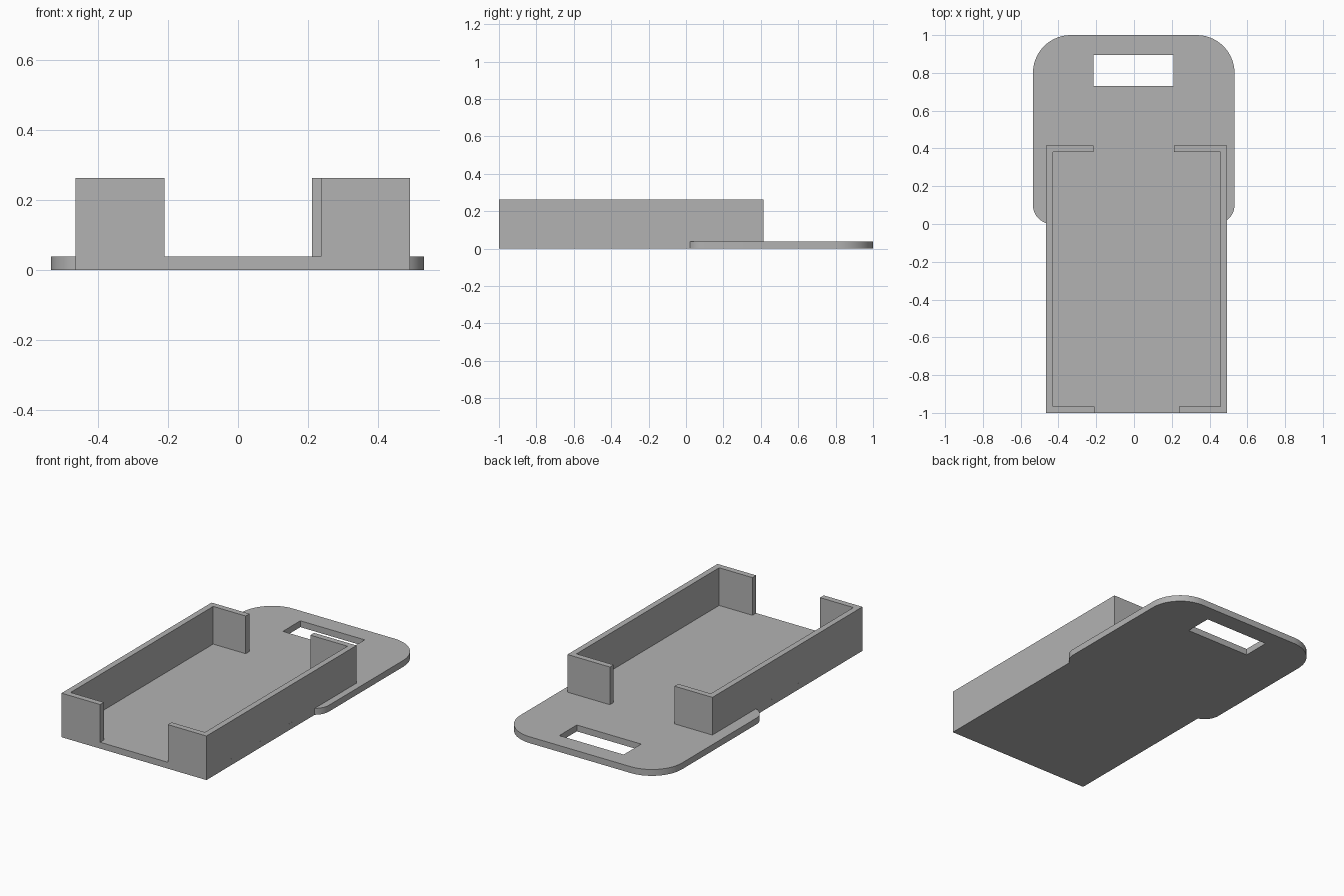
import bpy, bmesh
from math import cos, sin, radians

if "Cube" in bpy.data.objects:
    bpy.data.objects.remove(bpy.data.objects["Cube"], do_unlink=True)

GREY = (0.45, 0.45, 0.45, 1)
grey = bpy.data.materials.new("plain grey")
grey.use_nodes = True
grey.diffuse_color = GREY
grey.node_tree.nodes["Principled BSDF"].inputs["Base Color"].default_value = GREY

# Shared dimensions
LEFT, RIGHT, FRONT, BACK = -0.465, 0.492, -1.0, 0.415
FLOOR, TOP, WALL = 0.038, 0.263, 0.035


def arc(cx, cy, r, start, end, steps=14):
    angles = [radians(start + (end - start) * i / steps) for i in range(steps + 1)]
    return [(cx + r * cos(a), cy + r * sin(a)) for a in angles]


def rectangle(x0, x1, y0, y1):
    return [(x0, y0), (x1, y0), (x1, y1), (x0, y1)]


def extruded(name, loops, z0, z1):
    """Fill an outline (with optional hole loops) and extrude it upward."""
    bm = bmesh.new()
    edges = []
    for loop in loops:
        verts = [bm.verts.new((x, y, z0)) for x, y in loop]
        edges += [bm.edges.new((v, verts[(i + 1) % len(verts)]))
                  for i, v in enumerate(verts)]
    bmesh.ops.triangle_fill(bm, use_beauty=True, use_dissolve=False, edges=edges)
    result = bmesh.ops.extrude_face_region(bm, geom=bm.faces[:], use_keep_orig=True)
    raised = [g for g in result["geom"] if isinstance(g, bmesh.types.BMVert)]
    bmesh.ops.translate(bm, verts=raised, vec=(0, 0, z1 - z0))
    bmesh.ops.recalc_face_normals(bm, faces=bm.faces[:])
    mesh = bpy.data.meshes.new(name)
    bm.to_mesh(mesh)
    bm.free()
    mesh.materials.append(grey)
    obj = bpy.data.objects.new(name, mesh)
    bpy.context.collection.objects.link(obj)
    return obj


# Base: tray floor flowing into a rounded tab with a strap slot
outline = [(LEFT, FRONT), (RIGHT, FRONT)]
outline += arc(0.432, 0.1, 0.1, -53, 0)
outline += arc(0.332, 0.8, 0.2, 0, 90)
outline += arc(-0.335, 0.8, 0.2, 90, 180)
outline += arc(-0.435, 0.1, 0.1, 180, 252.5)
slot = rectangle(-0.215, 0.21, 0.73, 0.895)
base = extruded("base_plate", [outline, slot], 0, FLOOR)

bpy.context.view_layer.objects.active = base
base.select_set(True)
bpy.ops.object.shade_smooth_by_angle(angle=radians(30))


# Side walls with lips turning inward at both ends
def wall(name, outer, side, front_lip, back_lip):
    inner = outer - side * WALL
    profile = [(outer, FRONT), (outer, BACK), (back_lip, BACK), (back_lip, BACK - WALL),
               (inner, BACK - WALL), (inner, FRONT + WALL),
               (front_lip, FRONT + WALL), (front_lip, FRONT)]
    extruded(name, [profile], FLOOR, TOP)


wall("left_wall", RIGHT, 1, 0.237, 0.212)
wall("right_wall", LEFT, -1, -0.21, -0.215)
